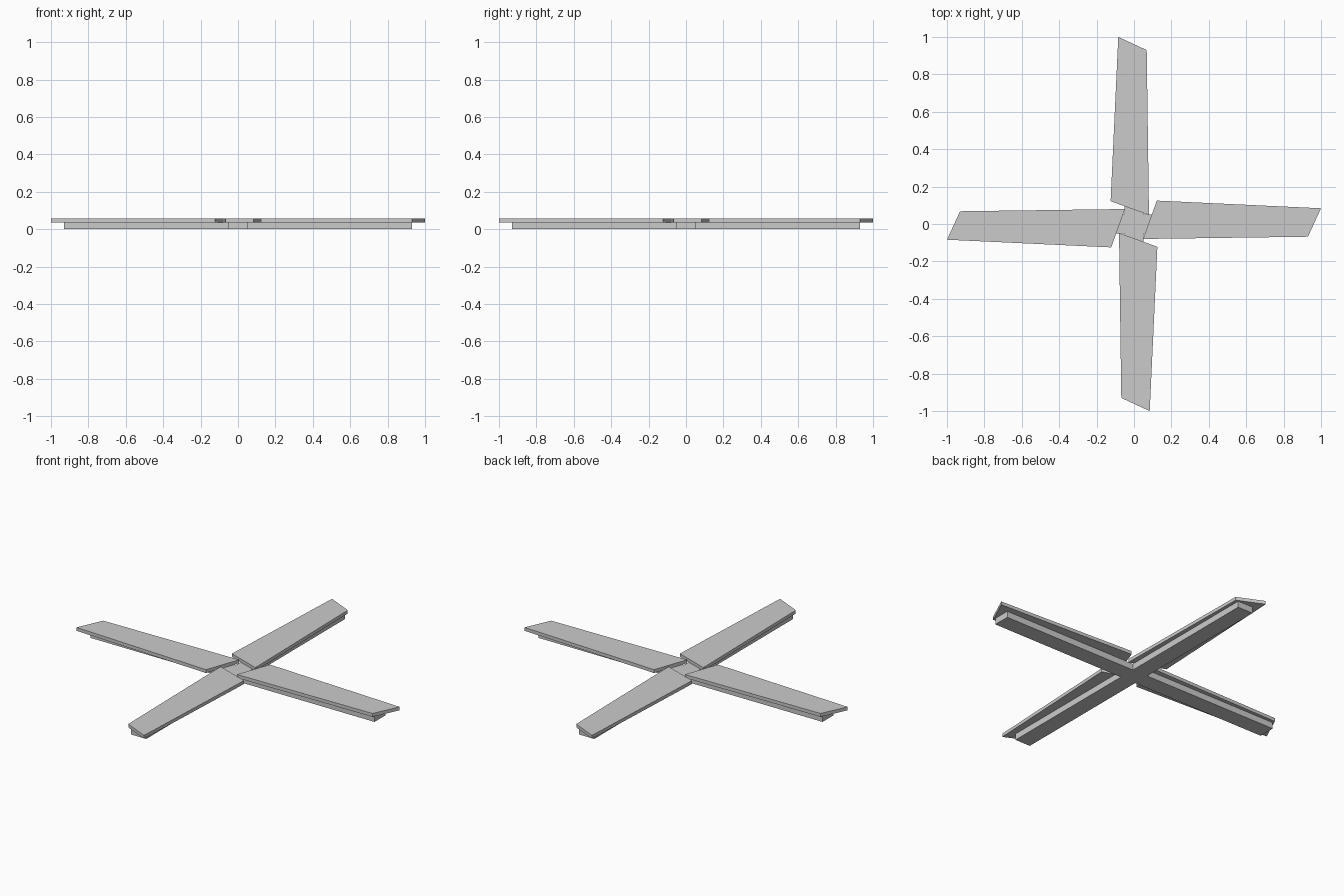
import bpy, math
from mathutils import Matrix

if "Cube" in bpy.data.objects:
    bpy.data.objects.remove(bpy.data.objects["Cube"])


def prism(name, outline, z0, z1):
    """Extrude a counter-clockwise outline between two heights."""
    n = len(outline)
    verts = [(x, y, z) for z in (z0, z1) for x, y in outline]
    faces = [tuple(reversed(range(n))), tuple(range(n, 2 * n))]
    faces += [(i, (i + 1) % n, (i + 1) % n + n, i + n) for i in range(n)]
    mesh = bpy.data.meshes.new(name)
    mesh.from_pydata(verts, [], faces)
    obj = bpy.data.objects.new(name, mesh)
    bpy.context.collection.objects.link(obj)
    return obj


def turn(points, quarter):
    """Rotate 2D points by quarter turns about the centre."""
    rot = Matrix.Rotation(quarter * math.pi / 2, 2)
    out = []
    for x, y in points:
        c, s = rot[0][0], rot[1][0]
        out.append((c * x - s * y, s * x + c * y))
    return out


BEAM_HALF, BEAM_END = 0.05, 0.93
BEAM_TOP, BLADE_TOP = 0.037, 0.057

# cross-shaped support beams
arm = [(BEAM_END, -BEAM_HALF), (BEAM_END, BEAM_HALF), (BEAM_HALF, BEAM_HALF)]
prism("cross_beam", [p for q in range(4) for p in turn(arm, q)], 0, BEAM_TOP)

# four tapered blades with slanted ends
blade = [(0.048, -0.08), (0.93, -0.068), (1.0, 0.084), (0.122, 0.125)]
for q in range(4):
    prism(f"blade_{q + 1}", turn(blade, q), BEAM_TOP, BLADE_TOP)
